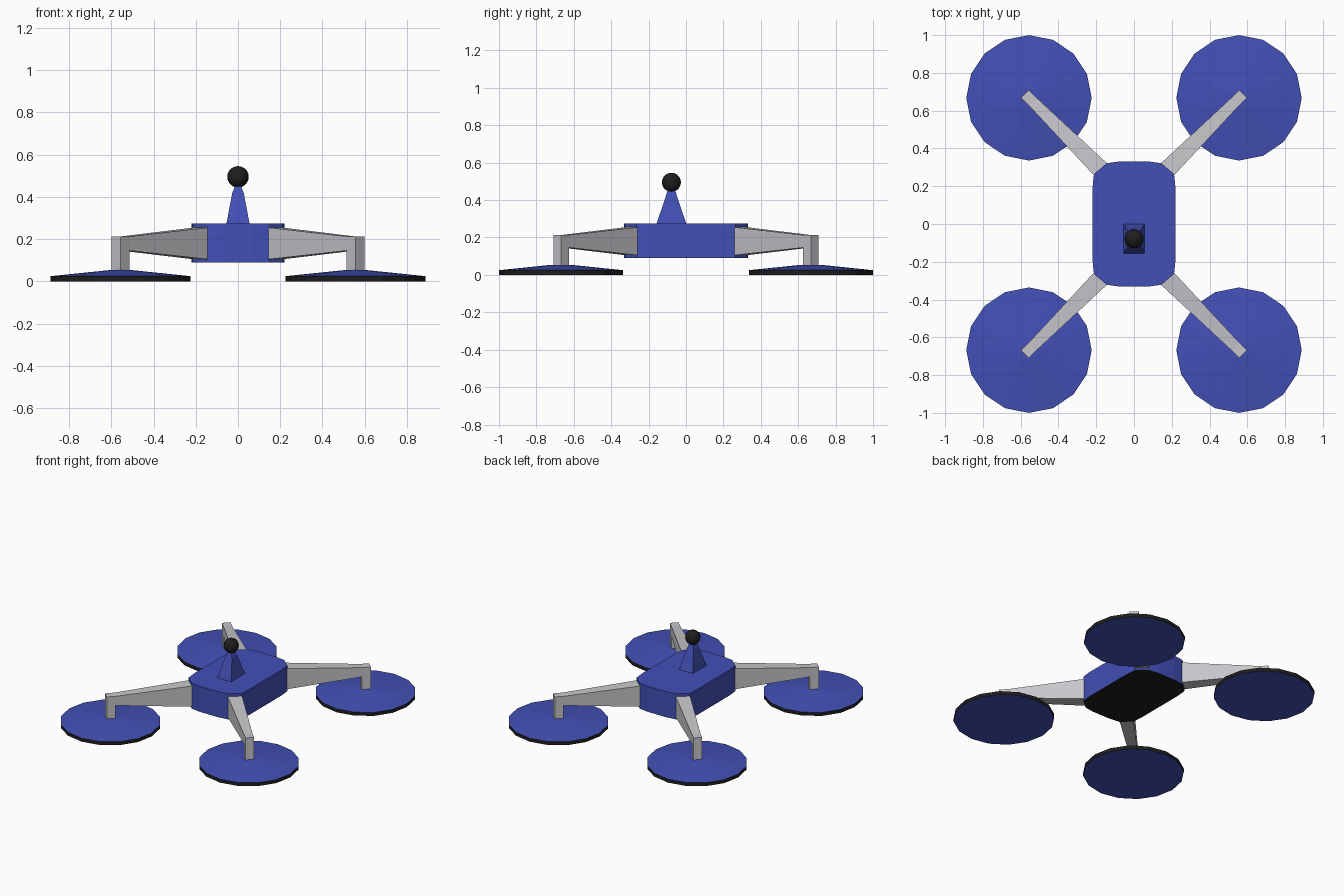
import bpy, bmesh, math
from mathutils import Matrix, Vector

if "Cube" in bpy.data.objects:
    bpy.data.objects.remove(bpy.data.objects["Cube"], do_unlink=True)


def material(name, colour):
    m = bpy.data.materials.new(name)
    m.use_nodes = True
    m.diffuse_color = (*colour, 1)
    m.node_tree.nodes["Principled BSDF"].inputs["Base Color"].default_value = (*colour, 1)
    return m


blue = material("royal blue", (0.055, 0.08, 0.47))
grey = material("light grey", (0.57, 0.57, 0.6))
black = material("near black", (0.013, 0.013, 0.013))


def loft(name, rings, mats, rule=None, matrix=Matrix()):
    """Skin closed rings of points, cap both ends, colour faces by rule."""
    bm = bmesh.new()
    loops = [[bm.verts.new(p) for p in ring] for ring in rings]
    for a, b in zip(loops, loops[1:]):
        for i in range(len(a)):
            j = (i + 1) % len(a)
            bm.faces.new((a[i], a[j], b[j], b[i]))
    bm.faces.new(loops[0][::-1])
    bm.faces.new(loops[-1])
    bmesh.ops.recalc_face_normals(bm, faces=bm.faces)
    bm.normal_update()
    if rule:
        for f in bm.faces:
            f.material_index = rule(f)
    mesh = bpy.data.meshes.new(name)
    bm.to_mesh(mesh)
    bm.free()
    for m in mats:
        mesh.materials.append(m)
    obj = bpy.data.objects.new(name, mesh)
    obj.matrix_world = matrix
    bpy.context.collection.objects.link(obj)
    return obj


def rect(hx, hy, z, cy=0):
    return [(-hx, cy - hy, z), (hx, cy - hy, z), (hx, cy + hy, z), (-hx, cy + hy, z)]


def circle(r, z, n=16):
    return [(r * math.cos(math.tau * i / n), r * math.sin(math.tau * i / n), z) for i in range(n)]


# Body: rounded block with a black underside
quarter = [(0.22, 0.19), (0.212, 0.264), (0.145, 0.322), (0.07, 0.332)]
outline = quarter + [(-x, y) for x, y in quarter[::-1]]
outline += [(-x, -y) for x, y in outline]
loft("body", [[(x, y, z) for x, y in outline] for z in (0.09, 0.275)],
     [blue, black], lambda f: int(f.normal.z < -0.5))

# Mast with a ball on top
loft("mast", [rect(0.055, 0.08, 0.272, -0.078), rect(0.027, 0.03, 0.42, -0.078),
              rect(0.012, 0.02, 0.455, -0.078)], [blue])
bpy.ops.mesh.primitive_uv_sphere_add(segments=16, ring_count=10, radius=0.051,
                                     location=(0, -0.078, 0.495))
ball = bpy.context.object
ball.name = "mast_ball"
ball.data.materials.append(black)
bpy.ops.object.shade_smooth()


# Arms with down-turned posts, and the rotor discs below them
def arm_section(u, half, low, high):
    return [(u, -half, low), (u, half, low), (u, half, high), (u, -half, high)]


for end, sy in (("front", -1), ("back", 1)):
    for side, sx in (("left", 1), ("right", -1)):
        place = Matrix.Translation((sx * 0.556, sy * 0.668, 0))
        turn = place @ Matrix.Rotation(math.atan2(sy, sx), 4, "Z")
        loft(f"{end}_{side}_arm",
             [arm_section(-0.56, 0.048, 0.103, 0.257), arm_section(-0.03, 0.029, 0.146, 0.213)],
             [grey], matrix=turn)
        loft(f"{end}_{side}_post", [rect(0.03, 0.029, z) for z in (0.045, 0.213)],
             [grey], matrix=turn)
        loft(f"{end}_{side}_disc",
             [circle(0.332, 0), circle(0.332, 0.025), circle(0.05, 0.054)],
             [blue, black], lambda f: int(abs(f.normal.z) < 0.5), place)
